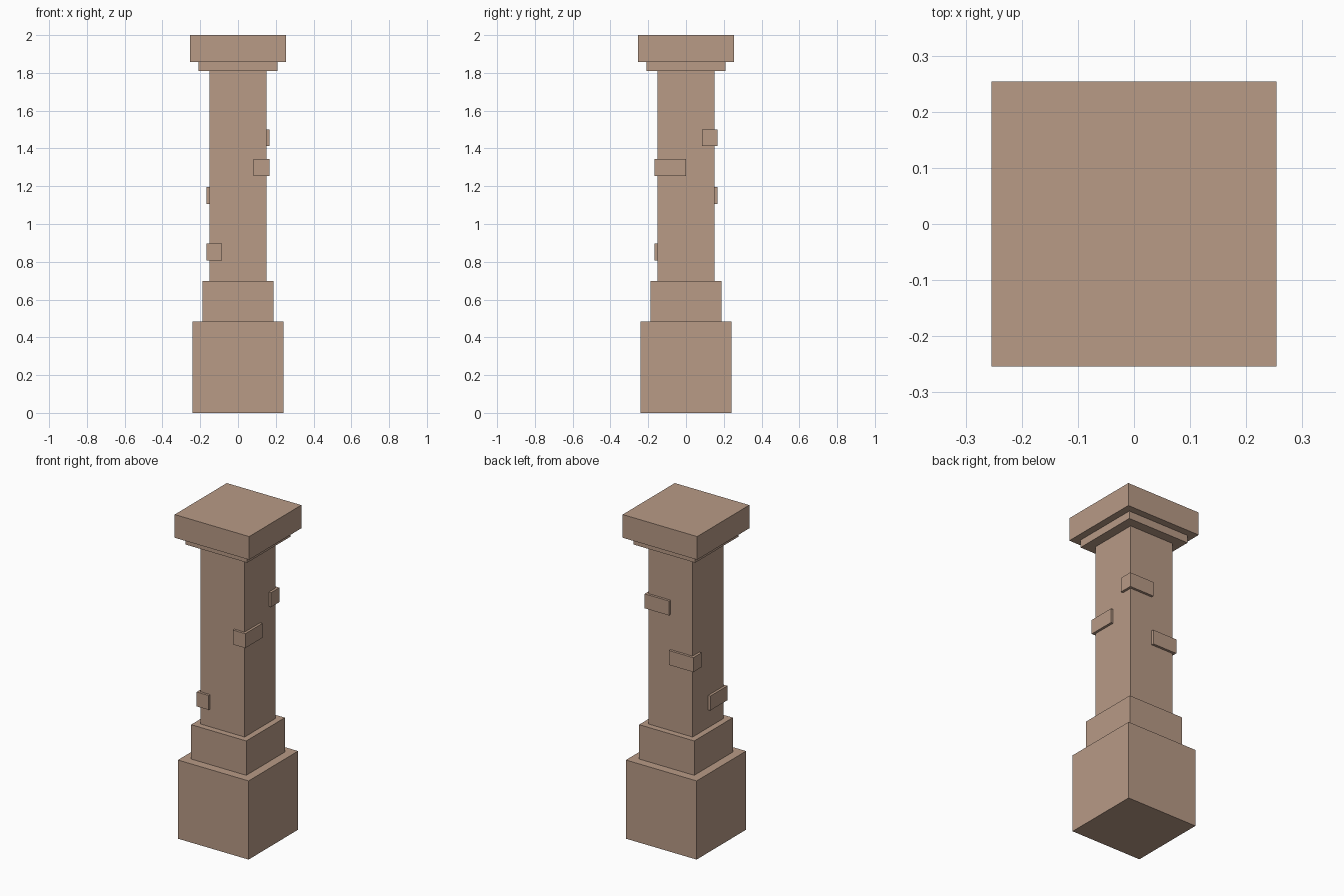
import bpy
from mathutils import Vector

cube = bpy.data.objects.get("Cube")
if cube:
    bpy.data.objects.remove(cube, do_unlink=True)

stone = bpy.data.materials.new("tan_stone")
stone.use_nodes = True
colour = (0.48, 0.325, 0.24, 1)
stone.diffuse_color = colour
stone.node_tree.nodes["Principled BSDF"].inputs["Base Color"].default_value = colour


def box(name, low, high):
    """Flat-faced box between two opposite corners."""
    low, high = Vector(low), Vector(high)
    bpy.ops.mesh.primitive_cube_add(size=1)
    obj = bpy.context.object
    obj.name = obj.data.name = name
    for v in obj.data.vertices:
        v.co = (low + high) / 2 + v.co * (high - low)
    obj.data.materials.append(stone)
    return obj


# Stacked square sections: half width, bottom, top
sections = {
    "base_block": (0.241, 0, 0.485),
    "base_step": (0.188, 0.485, 0.697),
    "shaft": (0.151, 0.697, 1.81),
    "neck_moulding": (0.21, 1.81, 1.857),
    "cap": (0.254, 1.857, 2),
}
for name, (half, bottom, top) in sections.items():
    box(name, (-half, -half, bottom), (half, half, top))

# Corner bricks wrapping the shaft: corner signs, inner edges in x and y, height
OUT, BRICK_HEIGHT = 0.166, 0.089
bricks = {
    "brick_front_right": (-1, -1, 0.084, 0, 0.807),
    "brick_back_right": (-1, 1, 0, 0.085, 1.107),
    "brick_front_left": (1, -1, 0.081, 0, 1.255),
    "brick_back_left": (1, 1, 0, 0.085, 1.412),
}
for name, (sx, sy, inner_x, inner_y, bottom) in bricks.items():
    xs = sorted((sx * inner_x, sx * OUT))
    ys = sorted((sy * inner_y, sy * OUT))
    box(name, (xs[0], ys[0], bottom), (xs[1], ys[1], bottom + BRICK_HEIGHT))
